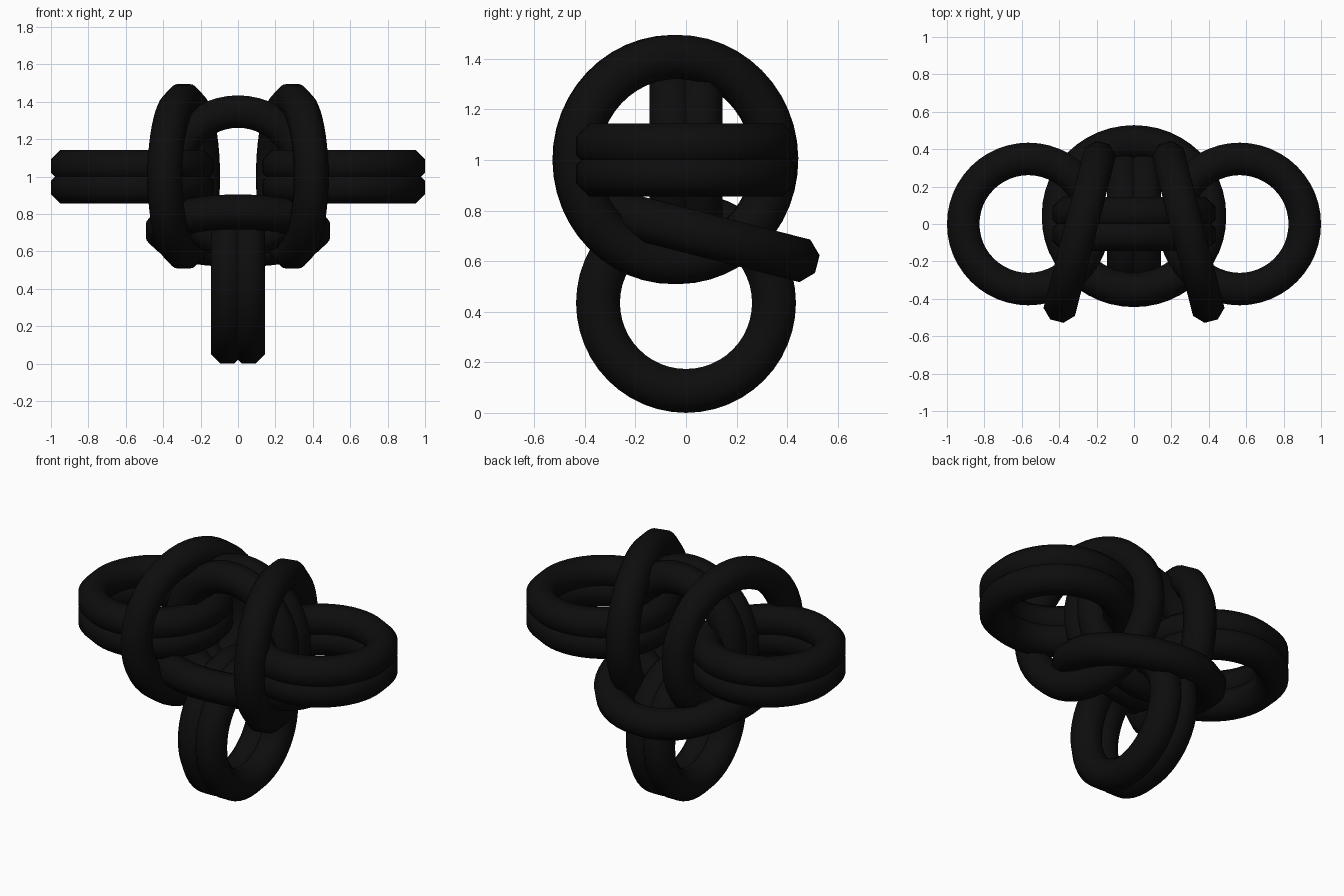
import bpy, bmesh
from math import sin, cos, pi, radians
from mathutils import Vector

if "Cube" in bpy.data.objects:
    bpy.data.objects.remove(bpy.data.objects["Cube"])

mat = bpy.data.materials.new("black_metal")
mat.diffuse_color = (0.004, 0.004, 0.004, 1)
mat.use_nodes = True
mat.node_tree.nodes["Principled BSDF"].inputs["Base Color"].default_value = mat.diffuse_color

SEGS, SIDES, HALF = 48, 8, 0.0868   # tube half-thickness, measured to its flats
TUBE = HALF / cos(pi / SIDES)


def ring(name, centre, normal, radius):
    """Torus with an octagonal section whose flats face outward."""
    q = Vector((0, 0, 1)).rotation_difference(Vector(normal).normalized())
    bm = bmesh.new()
    loops = []
    for i in range(SEGS):
        a = 2 * pi * i / SEGS
        loop = []
        for j in range(SIDES):
            b = 2 * pi * (j + 0.5) / SIDES
            d = radius + TUBE * cos(b)
            p = Vector((d * cos(a), d * sin(a), TUBE * sin(b)))
            loop.append(bm.verts.new(q @ p + Vector(centre)))
        loops.append(loop)
    for i in range(SEGS):
        l0, l1 = loops[i], loops[(i + 1) % SEGS]
        for j in range(SIDES):
            k = (j + 1) % SIDES
            bm.faces.new((l0[j], l1[j], l1[k], l0[k])).smooth = True
    me = bpy.data.meshes.new(name)
    bm.to_mesh(me)
    bm.free()
    me.materials.append(mat)
    ob = bpy.data.objects.new(name, me)
    bpy.context.collection.objects.link(ob)
    return ob


def pair(name, centre, axis):
    """Two small rings side by side along their common axis."""
    for n, s in (("a", -1), ("b", 1)):
        ring(f"{name}_{n}", Vector(centre) + Vector(axis) * 0.057 * s, axis, 0.348)


# Small doubled rings: core, bottom, and the two sides
pair("core_ring", (0, 0, 1.0), (0, 1, 0))
pair("bottom_ring", (0, 0, 0.435), (1, 0, 0))
pair("left_ring", (-0.565, 0, 1.0), (0, 0, 1))
pair("right_ring", (0.565, 0, 1.0), (0, 0, 1))

# Large tilted locking rings around each joint
t = radians(14.4)
for n, s in (("left", -1), ("right", 1)):
    ring(f"{n}_locking_ring", (0.29 * s, -0.042, 1.002), (s * cos(t), sin(t), 0), 0.406)
ring("bottom_locking_ring", (0, 0.042, 0.711), (0, sin(t), cos(t)), 0.406)
